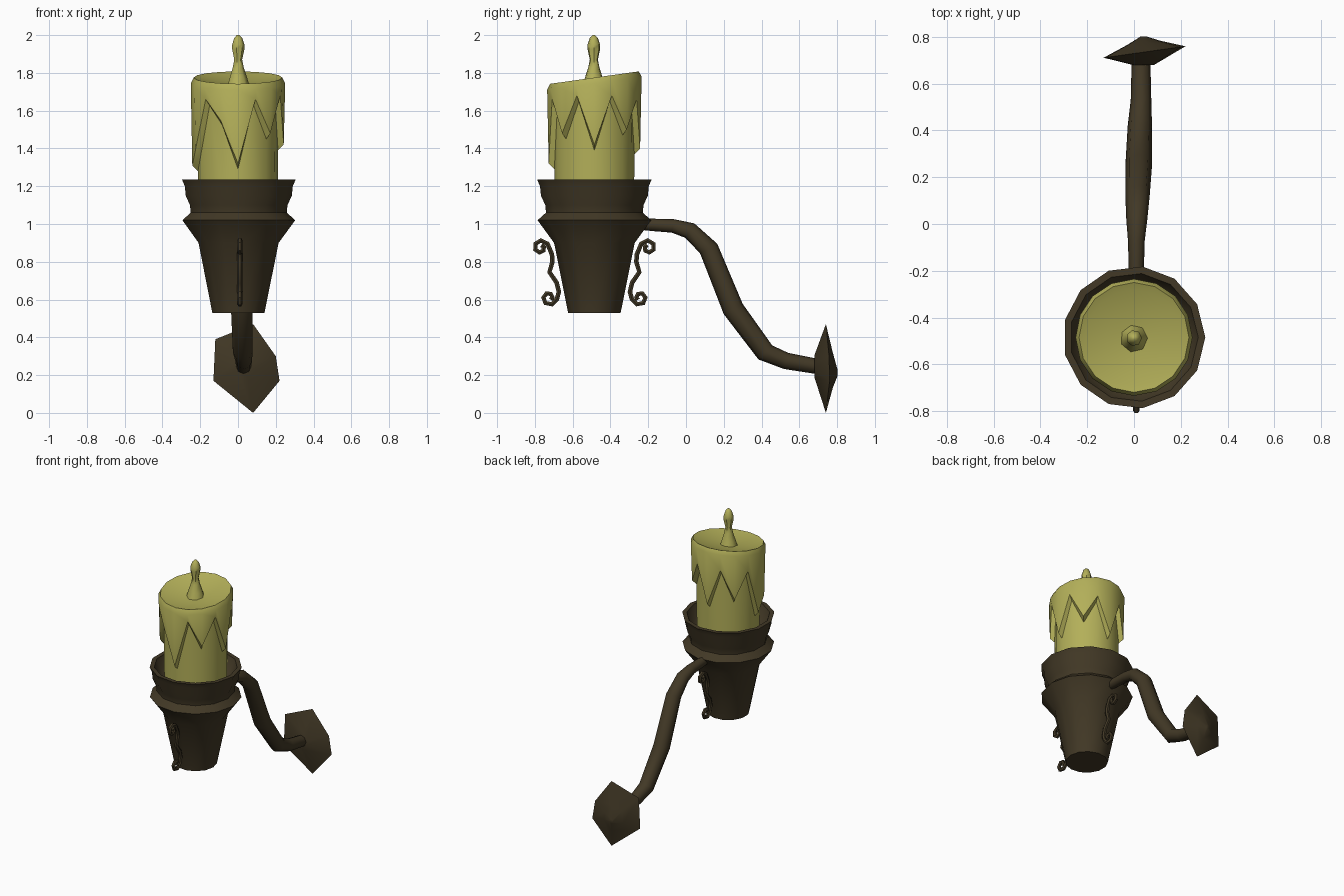
import bpy
import bmesh
from math import sin, cos, pi, radians
from mathutils import Vector

cube = bpy.data.objects.get("Cube")
if cube:
    bpy.data.objects.remove(cube, do_unlink=True)

AXIS_Y = -0.485  # centre line of the cup and candle


def material(name, rgb):
    mat = bpy.data.materials.new(name)
    mat.use_nodes = True
    mat.diffuse_color = (*rgb, 1)
    mat.node_tree.nodes["Principled BSDF"].inputs["Base Color"].default_value = (*rgb, 1)
    return mat


iron = material("dark bronze", (0.054, 0.040, 0.019))
wax = material("yellow wax", (0.45, 0.43, 0.10))


def loft(name, rings, mat, angle=50):
    """Skin a list of equal-sized point rings and cap both ends."""
    bm = bmesh.new()
    loops = [[bm.verts.new(p) for p in ring] for ring in rings]
    for a, b in zip(loops, loops[1:]):
        for i in range(len(a)):
            j = (i + 1) % len(a)
            bm.faces.new((a[i], a[j], b[j], b[i]))
    bm.faces.new(loops[0])
    bm.faces.new(loops[-1])
    bmesh.ops.recalc_face_normals(bm, faces=bm.faces)
    mesh = bpy.data.meshes.new(name)
    bm.to_mesh(mesh)
    bm.free()
    mesh.materials.append(mat)
    obj = bpy.data.objects.new(name, mesh)
    bpy.context.collection.objects.link(obj)
    bpy.ops.object.select_all(action="DESELECT")
    obj.select_set(True)
    bpy.context.view_layer.objects.active = obj
    bpy.ops.object.shade_smooth_by_angle(angle=radians(angle))
    return obj


def lathe(name, profile, sides, mat, y=AXIS_Y):
    rings = [[(r * cos(2 * pi * i / sides), y + r * sin(2 * pi * i / sides), z)
              for i in range(sides)] for r, z in profile]
    return loft(name, rings, mat)


def tube(name, path, sides, mat):
    """Tube along (x, y, z, radius) points that bend in the side plane."""
    pts = [Vector(p[:3]) for p in path]
    side = Vector((1, 0, 0))
    rings = []
    for k, p in enumerate(pts):
        tangent = (pts[min(k + 1, len(pts) - 1)] - pts[max(k - 1, 0)]).normalized()
        up = tangent.cross(side).normalized()
        r = path[k][3]
        rings.append([p + side * r * cos(2 * pi * i / sides) + up * r * sin(2 * pi * i / sides)
                      for i in range(sides)])
    return loft(name, rings, mat)


# Cup with flared collar and hollow rim
lathe("cup", [(0.14, 0.53), (0.215, 0.9), (0.303, 1.02), (0.258, 1.06), (0.262, 1.1),
              (0.285, 1.15), (0.29, 1.2), (0.305, 1.235), (0.275, 1.235),
              (0.245, 1.16), (0.2, 1.13)], 13, iron)

# Candle: each column has its own drip length
drips = [1.42, 1.68, 1.5, 1.66, 1.4, 1.66, 1.45, 1.64,
         1.31, 1.4, 1.66, 1.55, 1.32, 1.66, 1.48, 1.68]


def wax_ring(radius, height):
    ring = []
    for i, end in enumerate(drips):
        a = 2 * pi * i / len(drips)
        y = radius * sin(a)
        ring.append((radius * cos(a), AXIS_Y + y, height(0.14 * y, end)))
    return ring


loft("candle", [
    wax_ring(0.04, lambda tilt, end: 1.74 + tilt),
    wax_ring(0.12, lambda tilt, end: 1.75 + tilt),
    wax_ring(0.205, lambda tilt, end: 1.765 + tilt),
    wax_ring(0.235, lambda tilt, end: 1.775 + tilt),
    wax_ring(0.25, lambda tilt, end: 1.745 + tilt),
    wax_ring(0.242, lambda tilt, end: end),
    wax_ring(0.212, lambda tilt, end: end - 0.03),
    wax_ring(0.21, lambda tilt, end: 1.12),
], wax)

# Flame rising from a flared wick
lathe("flame", [(0.065, 1.72), (0.048, 1.775), (0.03, 1.83), (0.022, 1.87), (0.034, 1.925),
                (0.034, 1.95), (0.022, 1.985), (0.007, 2.0)], 7, wax, -0.488)

# Swept arm from cup to wall
tube("arm", [(0.008, -0.25, 1.0, 0.03), (0.01, -0.17, 0.995, 0.033), (0.01, -0.07, 0.99, 0.036),
             (0.012, 0.02, 0.965, 0.045), (0.015, 0.12, 0.87, 0.052),
             (0.02, 0.25, 0.55, 0.057), (0.025, 0.42, 0.32, 0.052),
             (0.03, 0.53, 0.275, 0.044), (0.03, 0.7, 0.245, 0.04)], 8, iron)

# Faceted wall plate, pointed at the back
outline = [(-0.12, 0.39), (-0.13, 0.17), (0.08, 0.0), (0.22, 0.17), (0.2, 0.3), (0.08, 0.47)]


def plate_ring(scale, y, cz, skew=0.0):
    return [(0.04 + (x - 0.04) * scale, y + skew * (x - 0.04), cz + (z - cz) * scale)
            for x, z in outline]


loft("wall_plate", [plate_ring(0.25, 0.68, 0.25), plate_ring(1, 0.735, 0.22, 0.14),
                    plate_ring(0.4, 0.775, 0.22, 0.05), plate_ring(0.06, 0.803, 0.21)], iron)


# Scrolls on the back and front of the cup
def spiral(cy, cz, start, turn):
    pts = []
    for k in range(8):
        a = radians(start + turn * k / 7)
        r = 0.042 - 0.004 * k
        pts.append((cy + r * cos(a), cz + r * sin(a)))
    return pts


upper = spiral(0.285, 0.875, 150, -400)
lower = spiral(0.24, 0.61, 190, 400)
stem = [(0.225, 0.84), (0.222, 0.8), (0.238, 0.745), (0.2, 0.69), (0.188, 0.64)]
scroll = upper[::-1] + stem + lower
for name, sign in (("back_scroll", 1), ("front_scroll", -1)):
    tube(name, [(0.01, AXIS_Y + sign * y, z, 0.014) for y, z in scroll], 6, iron)
